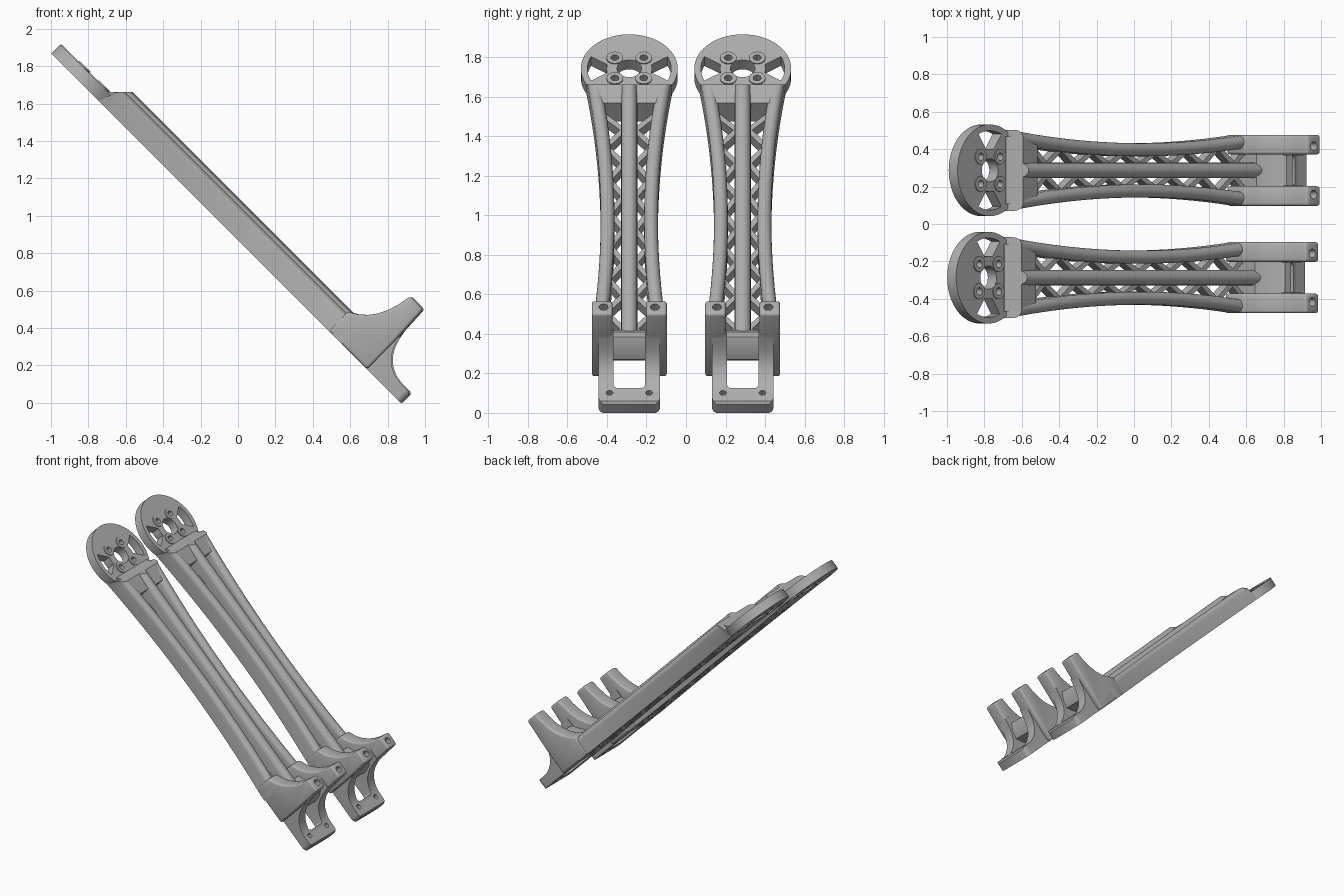
import bpy, bmesh, math
from mathutils import Matrix, Vector

if "Cube" in bpy.data.objects:
    bpy.data.objects.remove(bpy.data.objects["Cube"])

grey = bpy.data.materials.new("plastic_grey")
grey.diffuse_color = (0.43, 0.43, 0.43, 1)
grey.use_nodes = True
grey.node_tree.nodes["Principled BSDF"].inputs["Base Color"].default_value = grey.diffuse_color
S = math.sqrt(0.5)
parts = []

# Local arm frame: u runs from motor end to base, v across, w out of the flat underside


def finish(name, bm):
    bmesh.ops.recalc_face_normals(bm, faces=bm.faces)
    me = bpy.data.meshes.new(name)
    bm.to_mesh(me)
    bm.free()
    me.materials.append(grey)
    ob = bpy.data.objects.new(name, me)
    bpy.context.collection.objects.link(ob)
    return ob


def prism(bm, lower, upper):
    a = [bm.verts.new(p) for p in lower]
    b = [bm.verts.new(p) for p in upper]
    bm.faces.new(a)
    bm.faces.new(b)
    for i in range(len(a)):
        j = (i + 1) % len(a)
        bm.faces.new((a[i], a[j], b[j], b[i]))


def plates(name, outlines, w0, w1):
    bm = bmesh.new()
    for o in outlines:
        prism(bm, [(u, v, w0) for u, v in o], [(u, v, w1) for u, v in o])
    return finish(name, bm)


def side_profile(name, prof, spans):
    bm = bmesh.new()
    for v0, v1 in spans:
        prism(bm, [(u, v0, w) for u, w in prof], [(u, v1, w) for u, w in prof])
    return finish(name, bm)


def circle(u, v, r, n=32):
    return [(u + r * math.cos(2 * math.pi * i / n), v + r * math.sin(2 * math.pi * i / n)) for i in range(n)]


def rounded_rect(u0, u1, v0, v1, r, n=6):
    pts = []
    for k, (cu, cv) in enumerate([(u1 - r, v1 - r), (u0 + r, v1 - r), (u0 + r, v0 + r), (u1 - r, v0 + r)]):
        for i in range(n + 1):
            a = math.pi / 2 * (k + i / n)
            pts.append((cu + r * math.cos(a), cv + r * math.sin(a)))
    return pts


def modify(ob, kind, **settings):
    m = ob.modifiers.new(kind.lower(), kind)
    for k, val in settings.items():
        setattr(m, k, val)
    bpy.context.view_layer.objects.active = ob
    bpy.ops.object.modifier_apply(modifier=m.name)


def boolean(ob, cutter, op='DIFFERENCE'):
    modify(ob, 'BOOLEAN', object=cutter, operation=op, solver='EXACT')
    bpy.data.objects.remove(cutter)


def half_width(u):
    return min(0.19 if u > 1.4 else 1, 0.145 + 0.072 * (u - 1.36) ** 2)


def sweep(name, centre, h, top, u0, u1, n):
    """Bar with flat bottom and round top, its motor end sloped at 45 degrees."""
    bm = bmesh.new()
    sec = [(-h, 0)] + [(-h * math.cos(math.pi * i / 10), top - h + h * math.sin(math.pi * i / 10))
                       for i in range(11)] + [(h, 0)]
    rings = []
    for k in range(n + 1):
        u = u0 + (u1 - u0) * k / n
        rings.append([bm.verts.new((max(u, 0.295 + w), centre(u) + v, w)) for v, w in sec])
    for a, b in zip(rings, rings[1:]):
        for i in range(len(sec)):
            j = (i + 1) % len(sec)
            bm.faces.new((a[i], a[j], b[j], b[i]))
    bm.faces.new(rings[0])
    bm.faces.new(rings[-1])
    ob = finish(name, bm)
    parts.append(ob)


# Motor mount disc with centre hole, fan windows and four screw bosses
C = 0.247
screws = [(C + a * 0.073, b * 0.073) for a in (-1, 1) for b in (-1, 1)]
disc = plates("motor_mount", [circle(C, 0, 0.245, 72)], 0, 0.067)
fans = []
for s in (-1, 1):
    angles = [math.radians(-24 + 6 * i) for i in range(9)]
    outer = [(C + 0.212 * math.sin(a), s * 0.212 * math.cos(a)) for a in angles]
    inner = [(C + 0.115 * math.sin(a * 0.6), s * 0.115 * math.cos(a * 0.6)) for a in reversed(angles)]
    fans.append(outer + inner)
boolean(disc, plates("cut", fans + [circle(C, 0, 0.062)], -0.1, 0.2))
boolean(disc, plates("cut", [circle(u, v, 0.02, 20) for u, v in screws], -0.1, 0.2))
parts.append(disc)
bosses = plates("screw_bosses", [circle(u, v, 0.042, 24) for u, v in screws], 0.03, 0.073)
boolean(bosses, plates("cut", [circle(u, v, 0.02, 20) for u, v in screws], -0.1, 0.2))
parts.append(bosses)

# Sloped cross block behind the disc
parts.append(side_profile("end_block", [(0.36, 0), (0.365, 0.07), (0.429, 0.134), (0.55, 0.125), (0.56, 0)],
                          [(-0.18, 0.18)]))

# Curved side rails and straight middle rib
for s, label in ((-1, "front"), (1, "back")):
    sweep(label + "_rail", lambda u, s=s: s * (half_width(u) - 0.035), 0.035, 0.134, 0.362, 2.2, 48)
sweep("middle_rib", lambda u: 0, 0.041, 0.156, 0.362, 2.26, 2)

# Zigzag lattice between rib and rails
struts = []
N = 14
for s in (-1, 1):
    for k in range(N):
        ends = []
        for m in (k, k + 1):
            u = 0.56 + 1.66 * m / N
            ends.append(Vector((u, s * (0.03 if m % 2 else half_width(u) - 0.05))))
        d = (ends[1] - ends[0]).normalized()
        t = Vector((-d.y, d.x)) * 0.014
        struts.append([tuple(p) for p in (ends[0] + t, ends[1] + t, ends[1] - t, ends[0] - t)])
parts.append(plates("lattice", struts, 0, 0.06))

# Clamp side walls rising into two posts
wall = [(2.1, 0), (2.39, 0), (2.388, 0.2), (2.376, 0.438), (2.277, 0.438), (2.266, 0.37), (2.247, 0.305),
        (2.22, 0.25), (2.188, 0.208), (2.15, 0.173), (2.1, 0.145)]
walls = side_profile("clamp_posts", wall, [(-0.19, -0.085), (0.085, 0.19)])
modify(walls, 'BEVEL', width=0.014, segments=3, limit_method='ANGLE', angle_limit=math.radians(50))
boolean(walls, plates("cut", [circle(2.325, v, 0.023, 20) for v in (-0.13, 0.13)], 0.3, 0.6))
parts.append(walls)

# Saddle web between the posts
web = [(2.19, 0), (2.27, 0), (2.40, 0.137), (2.385, 0.2), (2.35, 0.25), (2.31, 0.245), (2.27, 0.2),
       (2.23, 0.165), (2.19, 0.14)]
parts.append(side_profile("saddle_web", web, [(-0.1, 0.1)]))

# Lower tongue with window, rounded corners and two screw holes
tongue_prof = [(2.3, 0), (2.645, 0), (2.645, 0.062), (2.635, 0.074), (2.565, 0.074), (2.525, 0.08),
               (2.493, 0.093), (2.462, 0.112), (2.435, 0.138), (2.41, 0.18), (2.394, 0.23), (2.38, 0.3), (2.3, 0.3)]
tongue = side_profile("tongue", tongue_prof, [(-0.17, 0.17)])
boolean(tongue, plates("cut", [rounded_rect(2.2, 2.65, -0.155, 0.155, 0.04)], -0.1, 0.5), 'INTERSECT')
boolean(tongue, plates("cut", [rounded_rect(2.2, 2.545, -0.08, 0.08, 0.025)], -0.1, 0.5))
boolean(tongue, plates("cut", [circle(2.575, v, 0.017, 20) for v in (-0.1, 0.1)], -0.1, 0.5))
parts.append(tongue)

# Shade, then place the tilted arm twice
for ob in parts:
    bpy.ops.object.select_all(action='DESELECT')
    ob.select_set(True)
    bpy.context.view_layer.objects.active = ob
    bpy.ops.object.shade_smooth_by_angle(angle=math.radians(32))


def placement(x, y):
    return Matrix(((S, 0, S, x), (0, 1, 0, y), (-S, 0, S, 1.87), (0, 0, 0, 1)))


for ob in parts:
    twin = ob.copy()
    twin.name = ob.name + "_second_arm"
    bpy.context.collection.objects.link(twin)
    ob.matrix_world = placement(-1.0, -0.287)
    twin.matrix_world = placement(-0.992, 0.287)
